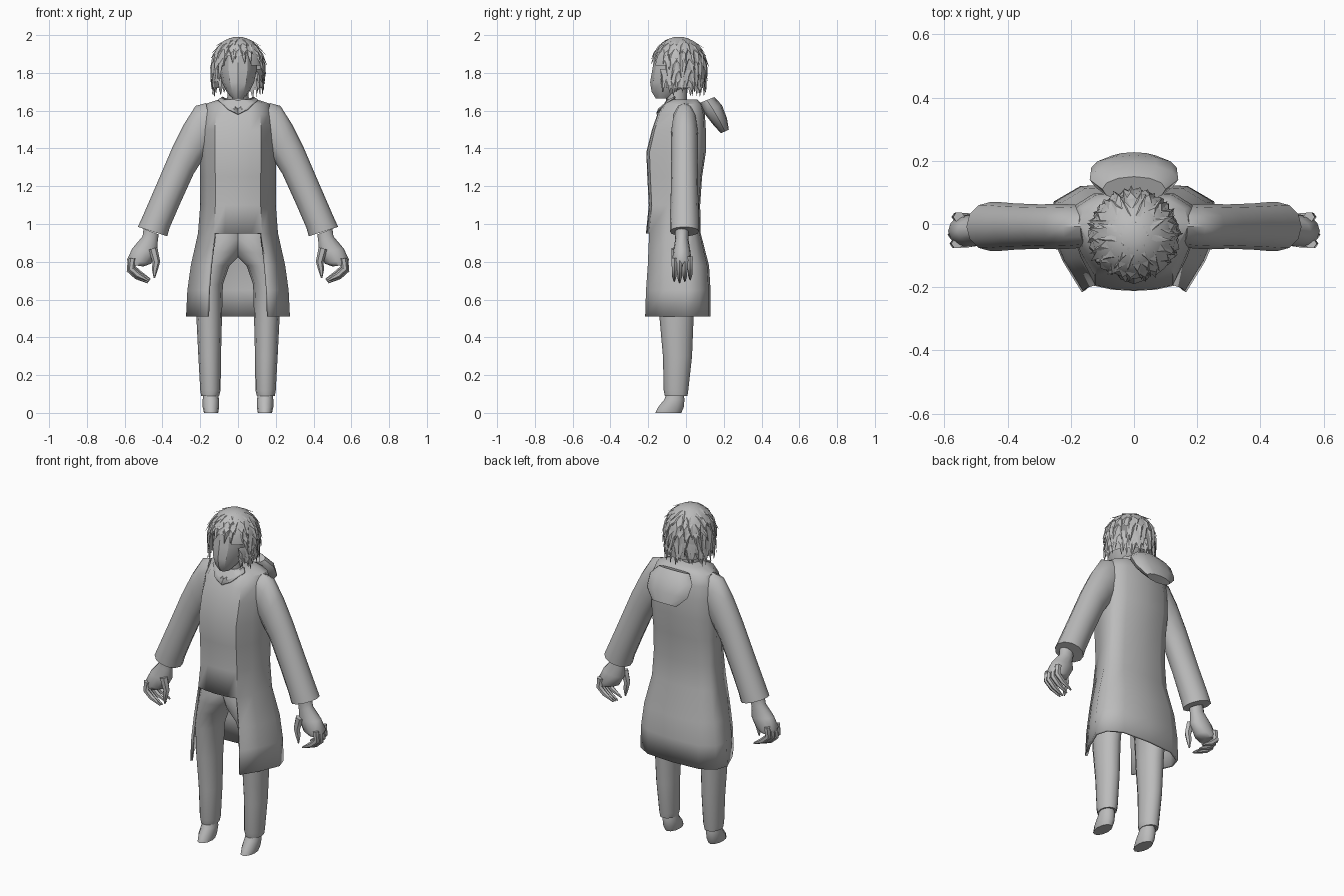
import bpy, bmesh, math, random
from mathutils import Vector as V

if "Cube" in bpy.data.objects:
    bpy.data.objects.remove(bpy.data.objects["Cube"])

random.seed(4)
grey = bpy.data.materials.new("plain grey")
grey.diffuse_color = (0.5, 0.5, 0.5, 1)
grey.use_nodes = True
grey.node_tree.nodes["Principled BSDF"].inputs["Base Color"].default_value = grey.diffuse_color


def finish(name, bm, angle=50, thick=0):
    bmesh.ops.recalc_face_normals(bm, faces=bm.faces)
    me = bpy.data.meshes.new(name)
    bm.to_mesh(me)
    bm.free()
    ob = bpy.data.objects.new(name, me)
    bpy.context.collection.objects.link(ob)
    me.materials.append(grey)
    if thick:
        mod = ob.modifiers.new("thickness", 'SOLIDIFY')
        mod.thickness = thick
        mod.offset = -1
    bpy.ops.object.select_all(action='DESELECT')
    ob.select_set(True)
    bpy.context.view_layer.objects.active = ob
    bpy.ops.object.shade_smooth_by_angle(angle=math.radians(angle))
    return ob


def loft_mesh(rings, first=True, last=True):
    bm = bmesh.new()
    vs = [[bm.verts.new(p) for p in r] for r in rings]
    n = len(rings[0])
    for a, b in zip(vs, vs[1:]):
        for i in range(n):
            j = (i + 1) % n
            bm.faces.new((a[i], a[j], b[j], b[i]))
    if first:
        bm.faces.new(vs[0])
    if last:
        bm.faces.new(vs[-1])
    return bm


def section(p, q, side, n=12):
    """Ellipse whose one axis runs p to q and whose other half axis is side."""
    p, q, side = V(p), V(q), V(side)
    c, h = (p + q) / 2, (q - p) / 2
    return [c + h * math.cos(t) + side * math.sin(t)
            for t in (2 * math.pi * i / n for i in range(n))]


def upright(z, x0, x1, yf, yb, s=1, n=12):
    y = (yf + yb) / 2
    return section((s * x0, y, z), (s * x1, y, z), (0, (yb - yf) / 2, 0), n)


# Coat: one loft, with the front cut open below the waist
half = [(0, -1), (.33, -.98), (.6, -.92), (.82, -.5), (1, 0), (.92, .55), (.62, .92), (0, 1)]
outline = half + [(-x, y) for x, y in half[-2:0:-1]]
coat_rings = [(.51, .275, -.235, .13), (.65, .268, -.23, .13), (.78, .25, -.22, .122),
              (.95, .212, -.212, .078), (1.1, .20, -.197, .075), (1.25, .20, -.205, .085),
              (1.38, .205, -.21, .105), (1.5, .205, -.18, .105), (1.58, .195, -.152, .10),
              (1.635, .175, -.118, .085), (1.66, .10, -.10, .06)]
bm = loft_mesh([[(x * w, -y * f if y < 0 else y * b, z) for x, y in outline]
                for z, w, f, b in coat_rings], first=False)
gap = [f for f in bm.faces if f.calc_center_median().z < .95
       and f.calc_center_median().y < -.15 and abs(f.calc_center_median().x) < .14]
bmesh.ops.delete(bm, geom=gap, context='FACES')
finish("coat", bm, 45, .014)

# Hood hanging on the back
hood = [(.07, 1.64, .15, 1.672, .10), (.09, 1.595, .19, 1.63, .14),
        (.14, 1.53, .217, 1.56, .135), (.185, 1.48, .227, 1.50, .08)]
finish("hood", loft_mesh([section((0, a, b), (0, c, d), (w, 0, 0)) for a, b, c, d, w in hood]), 40)

# Neck and head
finish("neck", loft_mesh([upright(z, -.055, .055, -.105, .005) for z in (1.58, 1.72)]))
head = [(1.665, .03, -.16, -.08), (1.70, .06, -.182, -.01), (1.75, .085, -.19, .04),
        (1.82, .10, -.178, .06), (1.90, .10, -.165, .06), (1.95, .06, -.12, .03)]
finish("head", loft_mesh([upright(z, -w, w, f, b) for z, w, f, b in head]), 30)

# Collar, arms, hands, legs and feet, both sides
sleeve = [(.17, 1.64, .12, 1.42, .065), (.225, 1.625, .17, 1.36, .07), (.285, 1.53, .20, 1.32, .072),
          (.35, 1.40, .235, 1.265, .07), (.44, 1.19, .31, 1.10, .073), (.505, 1.04, .362, .98, .078),
          (.53, .985, .375, .935, .078), (.50, .975, .405, .945, .05)]
palm = [(.50, .975, .42, .945, .035), (.505, .935, .425, .905, .035), (.56, .87, .425, .85, .045),
        (.588, .81, .46, .79, .052), (.575, .785, .50, .775, .045)]
trouser = [(1.0, -.04, .18, -.15, .055), (.92, -.05, .19, -.172, .065), (.85, -.025, .205, -.168, .07),
           (.78, .045, .215, -.16, .07), (.68, .08, .222, -.15, .06), (.5, .085, .22, -.14, .04),
           (.3, .09, .21, -.122, .032), (.12, .092, .2, -.118, .012), (.09, .1, .195, -.112, .008),
           (.095, .115, .18, -.1, -.01)]
foot = [(.12, .11, .18, -.095, -.015), (.07, .1, .187, -.115, -.008),
        (.03, .1, .187, -.148, -.012), (0, .105, .18, -.162, -.025)]
finger = [(.565, .81, .019), (.572, .755, .018), (.535, .722, .016), (.477, .69, .005)]
thumb = [(.45, .87, .024), (.432, .80, .02), (.44, .76, .016), (.443, .715, .004)]


def digit(name, path, y, s):
    rings = []
    for i, (x, z, r) in enumerate(path):
        a, b = path[max(i - 1, 0)], path[min(i + 1, len(path) - 1)]
        d = V((b[0] - a[0], 0, b[1] - a[1])).normalized()
        across, c = V((d.z, 0, -d.x)) * r, V((x, y, z))
        ring = section(c - across, c + across, (0, r * .85, 0), 6)
        rings.append([(s * p.x, p.y, p.z) for p in ring])
    finish(name, loft_mesh(rings))


for s, side in ((1, "left"), (-1, "right")):
    for part, rows, y in (("sleeve", sleeve, -.008), ("hand", palm, -.022)):
        finish(f"{side}_{part}", loft_mesh([section((s * a, y, b), (s * c, y, d), (0, r, 0))
                                            for a, b, c, d, r in rows]))
    for k in range(4):
        digit(f"{side}_finger", [(x - .006 * abs(k - 1), z + .008 * abs(k - 1), r)
                                 for x, z, r in finger], -.062 + .028 * k, s)
    digit(f"{side}_thumb", thumb, -.06, s)
    for part, rows in (("trouser_leg", trouser), ("foot", foot)):
        finish(f"{side}_{part}", loft_mesh([upright(*r, s=s) for r in rows]))
    bm = bmesh.new()
    bm.faces.new([bm.verts.new((s * x, y, z)) for x, y, z in
                  ((0, -.14, 1.61), (0, -.158, 1.585), (.05, -.148, 1.61),
                   (.105, -.09, 1.66), (.08, -.06, 1.675))])
    finish(f"{side}_collar", bm, 30, .008)

# Hair cap, open at the face
ZC = 1.84


def scalp(az, z, k=1.0):
    """Point on the hair surface: dome above ZC, nearly straight wall below."""
    u = (z - ZC) / .152
    r = math.sqrt(max(0, 1 - u * u)) if u > 0 else 1 + .06 * u
    return V((.138 * r * k * math.sin(az), -.038 - .143 * r * k * math.cos(az), z))


levels = [1.72, 1.78, 1.84, 1.89, 1.93, 1.96, 1.98, 1.99]
bm = loft_mesh([[scalp(2 * math.pi * i / 24, z) for i in range(24)] for z in levels], first=False)
face_gap = [f for f in bm.faces if f.calc_center_median().y < -.09
            and f.calc_center_median().z < 1.885 - .3 * abs(f.calc_center_median().x)
            and abs(f.calc_center_median().x) < .11]
bmesh.ops.delete(bm, geom=face_gap, context='FACES')
finish("hair_cap", bm, 40)

# Hair locks: thin ridged spikes in rows around the cap
bm = bmesh.new()
for z0, count, length, flare in ((1.985, 9, .05, 1.2), (1.965, 15, .075, 1.12), (1.93, 20, .10, 1.1),
                                 (1.88, 24, .12, 1.09), (1.82, 26, .11, 1.08), (1.77, 28, .09, 1.04)):
    for i in range(count):
        az = 2 * math.pi * (i + random.uniform(-.3, .3)) / count
        front = min(az % (2 * math.pi), -az % (2 * math.pi))
        if front < .8 and z0 < 1.9:
            continue
        tip_z = max(z0 - length * random.uniform(.8, 1.2), 1.672)
        if front < .8:
            tip_z = max(tip_z, 1.88 - .12 * front)
        k = flare * random.uniform(.97, 1.03)
        if front < 1.0:
            k = min(k, 1.05)
        w = math.pi / count * 1.25
        a, b = scalp(az - w, z0, .99), scalp(az + w, z0, .99)
        m = scalp(az, z0 - .3 * (z0 - tip_z), 1.05)
        t = scalp(az + random.uniform(-.12, .12), tip_z, k)
        a, b, m, t = (bm.verts.new(p) for p in (a, b, m, t))
        for tri in ((a, m, t), (m, b, t), (a, b, m), (a, t, b)):
            bm.faces.new(tri)
finish("hair_locks", bm, 30)
